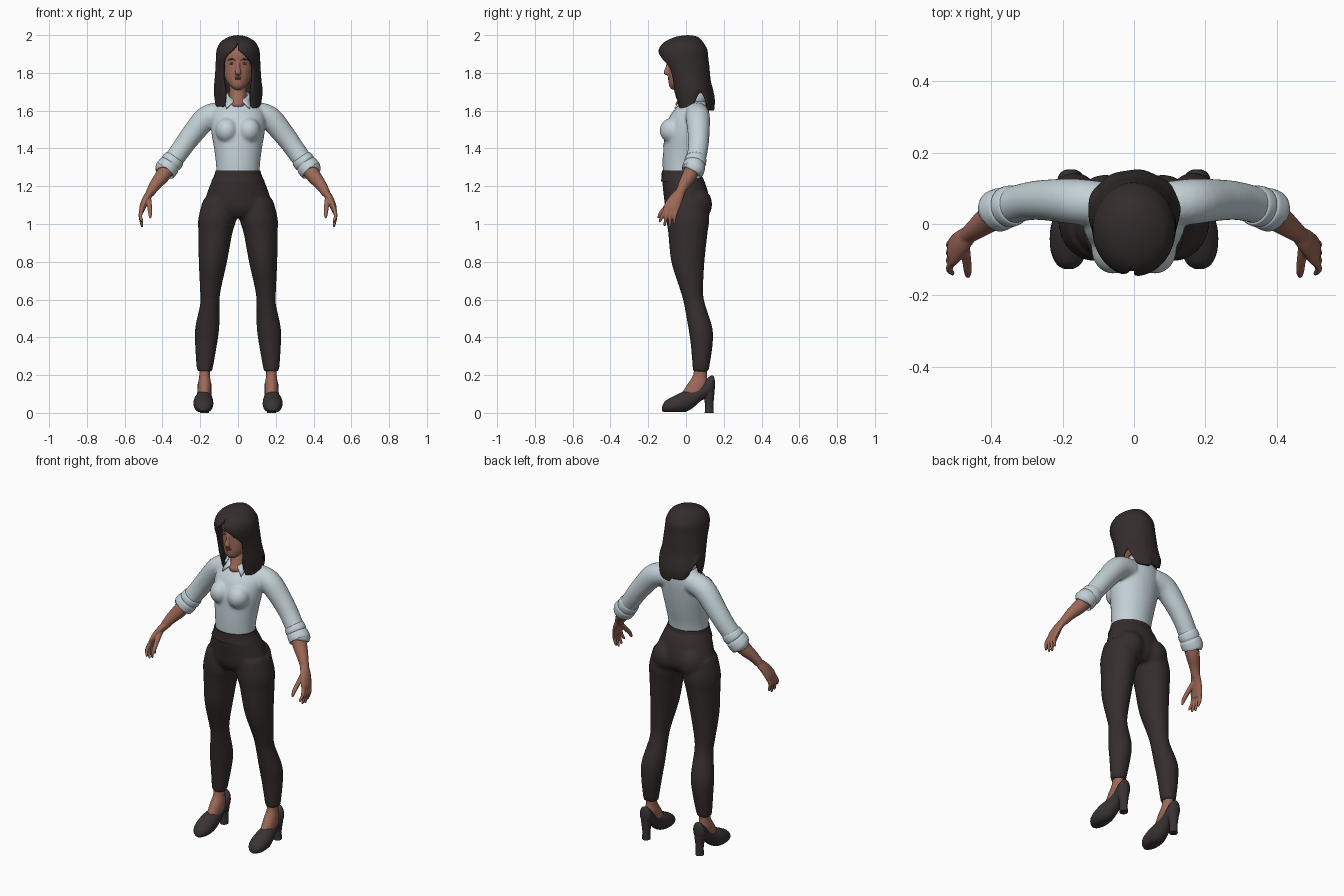
import bpy, bmesh, math
from mathutils import Vector, Matrix

cube = bpy.data.objects.get("Cube")
if cube:
    bpy.data.objects.remove(cube, do_unlink=True)

X, Y, Z = Vector((1, 0, 0)), Vector((0, 1, 0)), Vector((0, 0, 1))


def material(name, *rgb):
    mat = bpy.data.materials.new(name)
    mat.use_nodes = True
    colour = (*rgb, 1)
    mat.diffuse_color = colour
    bsdf = next(n for n in mat.node_tree.nodes if n.type == 'BSDF_PRINCIPLED')
    bsdf.inputs["Base Color"].default_value = colour
    bsdf.inputs["Roughness"].default_value = 0.7
    return mat


skin = material("skin", .34, .14, .095)
shirt_cloth = material("pale shirt cloth", .55, .64, .68)
trouser_cloth = material("dark trouser cloth", .036, .027, .027)
hair_colour = material("dark brown hair", .034, .026, .026)
shoe_leather = material("dark shoe leather", .042, .033, .034)
lip_colour = material("lips", .24, .08, .065)
eye_white = material("eye white", .6, .56, .52)
iris_colour = material("dark iris", .02, .013, .01)


def spline(rows, steps=5):
    """Smooth the rows of a table with a Catmull-Rom curve."""
    out, last = [], len(rows) - 1
    for i in range(last):
        quad = [rows[max(0, min(last, k))] for k in range(i - 1, i + 3)]
        for s in range(steps):
            t = s / steps
            out.append([b + t / 2 * (c - a + t * (2 * a - 5 * b + 4 * c - d + t * (3 * (b - c) + d - a)))
                        for a, b, c, d in zip(*quad)])
    return out + [list(rows[last])]


def loft(bm, rows, axis=None, ref=Y, sides=28, steps=5):
    """Skin ellipses (x, y, z, half width, half depth) along an axis or the path itself."""
    rows = spline(rows, steps)
    centres = [Vector(r[:3]) for r in rows]
    rings = []
    for i, (c, r) in enumerate(zip(centres, rows)):
        t = axis or (centres[min(i + 1, len(rows) - 1)] - centres[max(i - 1, 0)]).normalized()
        u = ref.cross(t).normalized()
        v = t.cross(u)
        ring = []
        for k in range(sides):
            a = math.tau * k / sides
            ring.append(bm.verts.new(c + u * r[3] * math.cos(a) + v * r[4] * math.sin(a)))
        rings.append(ring)
    for low, high in zip(rings, rings[1:]):
        for k in range(sides):
            n = (k + 1) % sides
            bm.faces.new((low[k], low[n], high[n], high[k]))
    bm.faces.new(rings[0])
    bm.faces.new(rings[-1])


def centred(bm, rows):
    loft(bm, [(0, y, z, a, b) for y, z, a, b in rows], Z)


def tube(bm, rows, **options):
    loft(bm, [(x, y, z, r, r) for x, y, z, r in rows], **options)


def ball(bm, centre, size):
    bmesh.ops.create_uvsphere(bm, u_segments=20, v_segments=12, radius=1,
                              matrix=Matrix.Translation(centre) @ Matrix.Diagonal((*size, 1)))


def finish(bm, name, mat, mirror=False, voxel=0, smooth=6, thickness=0):
    bmesh.ops.recalc_face_normals(bm, faces=bm.faces)
    mesh = bpy.data.meshes.new(name)
    bm.to_mesh(mesh)
    bm.free()
    mesh.shade_smooth()
    mesh.set_sharp_from_angle(angle=0.8)
    mesh.materials.append(mat)
    obj = bpy.data.objects.new(name, mesh)
    bpy.context.collection.objects.link(obj)
    if mirror:
        obj.modifiers.new("mirror", 'MIRROR').use_mirror_merge = False
    if thickness:
        shell = obj.modifiers.new("thickness", 'SOLIDIFY')
        shell.thickness, shell.offset = thickness, -1
    if voxel:
        blend = obj.modifiers.new("blend", 'REMESH')
        blend.mode, blend.voxel_size, blend.use_smooth_shade = 'VOXEL', voxel, True
        soft = obj.modifiers.new("soften", 'SMOOTH')
        soft.factor, soft.iterations = 0.5, smooth
    return obj


# Head, nose and neck blended together
bm = bmesh.new()
centred(bm, [(-.05, 1.712, .02, .026), (-.045, 1.73, .042, .044), (-.025, 1.76, .063, .068),
             (-.005, 1.8, .077, .088), (.005, 1.85, .084, .096), (.008, 1.9, .086, .101),
             (.01, 1.95, .07, .08), (.01, 1.98, .03, .035)])
centred(bm, [(-.09, 1.86, .008, .008), (-.098, 1.825, .011, .013),
             (-.103, 1.8, .017, .016), (-.095, 1.788, .013, .01)])
centred(bm, [(.035, 1.8, .046, .052), (.03, 1.72, .044, .05), (.02, 1.66, .047, .062),
             (.015, 1.63, .05, .07), (.03, 1.58, .05, .05)])
finish(bm, "head", skin, voxel=.005, smooth=3)

# Facial features
bm = bmesh.new()
ball(bm, (.034, -.079, 1.85), (.014, .008, .006))
finish(bm, "eyes", eye_white, mirror=True)
bm = bmesh.new()
ball(bm, (.034, -.083, 1.85), (.006, .0055, .006))
finish(bm, "irises", iris_colour, mirror=True)
bm = bmesh.new()
tube(bm, [(.014, -.088, 1.867, .003), (.035, -.083, 1.873, .004), (.054, -.07, 1.867, .002)], ref=Z, sides=10)
finish(bm, "eyebrows", hair_colour, mirror=True)
bm = bmesh.new()
ball(bm, (0, -.087, 1.774), (.022, .009, .005))
ball(bm, (0, -.087, 1.766), (.018, .009, .006))
finish(bm, "lips", lip_colour)

# Hair: a shell open at the face, with locks in front of the shoulders
# columns: height, centre depth, half width, half depth, opening half width, parting shift
hair_rows = spline([(2, .01, 0, 0, 0, 0), (1.992, .005, .045, .055, 0, 0),
                    (1.965, -.012, .09, .1, 0, 0), (1.925, -.016, .112, .128, .015, -.012),
                    (1.88, -.012, .117, .13, .06, -.01), (1.83, .002, .119, .122, .08, 0),
                    (1.76, .018, .124, .113, .08, 0), (1.7, .032, .128, .112, .07, 0),
                    (1.65, .044, .128, .108, .07, 0), (1.6, .048, .12, .1, .076, 0)], 4)
bm = bmesh.new()
columns, previous = 72, None
for z, cy, rx, ry, gap, shift in hair_rows:
    start, end = [math.asin(max(0, min(.95, (gap + s * shift) / max(rx, .01)))) for s in (1, -1)]
    line = []
    for k in range(columns + 1):
        f = k / columns
        a = start + f * (math.tau - end - start)
        side = 2 * min(f, 1 - f)
        notch = math.exp(-((side - .48) / .14) ** 2)
        drop = max(0, 1.76 - z)
        keep = (1 - .6 * notch) * (1 if f < .5 else .88)
        wave = 1 + .12 * drop * math.sin(9 * a)
        line.append(bm.verts.new((rx * wave * math.sin(a), cy - ry * wave * math.cos(a),
                                  z + drop * (1 - keep))))
    if previous:
        for k in range(columns):
            bm.faces.new((previous[k], previous[k + 1], line[k + 1], line[k]))
    previous = line
bmesh.ops.remove_doubles(bm, verts=bm.verts, dist=.0005)
finish(bm, "hair", hair_colour, thickness=.016)

# Shirt: trunk, bust and sleeves blended together
bm = bmesh.new()
centred(bm, [(-.026, 1.25, .114, .094), (-.022, 1.32, .117, .1), (-.012, 1.4, .127, .108),
             (0, 1.49, .142, .112), (.018, 1.57, .143, .104), (.038, 1.625, .115, .082),
             (.042, 1.66, .06, .058), (.042, 1.69, .044, .045)])
for s in (1, -1):
    ball(bm, (s * .058, -.07, 1.495), (.062, .07, .068))
    tube(bm, [(s * x, y, z, r) for x, y, z, r in
              [(.08, .055, 1.585, .062), (.165, .063, 1.562, .064), (.25, .067, 1.465, .057),
               (.305, .062, 1.39, .053), (.37, .044, 1.3, .051)]])
finish(bm, "shirt", shirt_cloth, voxel=.008)
shirt = bpy.data.objects["shirt"]

# Rolled cuffs
bm = bmesh.new()
tube(bm, [(.332, .054, 1.352, .05), (.337, .053, 1.345, .056), (.352, .048, 1.325, .058),
          (.358, .046, 1.317, .054), (.364, .044, 1.31, .059), (.384, .037, 1.286, .06),
          (.39, .034, 1.279, .055), (.391, .033, 1.277, .044)], steps=3)
finish(bm, "cuffs", shirt_cloth, mirror=True)

# Collar folded down to a point on each side
bm = bmesh.new()
previous = None
for k in range(13):
    f = k / 12
    a = .32 + f * (math.pi - .32)
    point = max(0, 1 - f * 4)
    top = bm.verts.new((.056 * math.sin(a), .028 - .068 * math.cos(a), 1.655 + .045 * min(1, f * 2)))
    low = bm.verts.new((.078 * math.sin(a) + .038 * point,
                        .032 - .084 * math.cos(a) - .014 * point, 1.65 - .038 * point))
    if previous:
        bm.faces.new((*previous, low, top))
    previous = (top, low)
finish(bm, "collar", shirt_cloth, mirror=True, thickness=.006)

# Button strip wrapped on the shirt front
bm = bmesh.new()
strip = [[bm.verts.new((x, -.3, 1.29 + .33 * k / 24)) for x in (-.012, 0, .012)] for k in range(25)]
for low, high in zip(strip, strip[1:]):
    for k in range(2):
        bm.faces.new((low[k], low[k + 1], high[k + 1], high[k]))
placket = finish(bm, "button_strip", shirt_cloth)
wrap = placket.modifiers.new("wrap", 'SHRINKWRAP')
wrap.target, wrap.wrap_method, wrap.wrap_mode = shirt, 'PROJECT', 'ABOVE_SURFACE'
wrap.use_project_y, wrap.offset = True, .002

# Forearms and hands
bm = bmesh.new()
tube(bm, [(.355, .045, 1.32, .042), (.4, .018, 1.255, .039), (.44, -.012, 1.205, .03),
          (.468, -.034, 1.16, .023)])
loft(bm, [(.458, -.026, 1.175, .021, .024), (.485, -.052, 1.135, .02, .036),
          (.505, -.075, 1.09, .017, .042), (.51, -.083, 1.065, .012, .038)])
for base, tip, drop in ((-.112, -.138, 1.015), (-.093, -.113, .995), (-.074, -.087, .99), (-.055, -.062, 1.005)):
    tube(bm, [(.507, base + .008, 1.085, .011), (.517, (base + tip) / 2, 1.045, .01),
              (.508, tip, drop, .007), (.506, tip, drop - .005, .003)], sides=12)
tube(bm, [(.474, -.06, 1.135, .015), (.468, -.105, 1.09, .013), (.465, -.135, 1.055, .011),
          (.465, -.148, 1.03, .005)], sides=12)
finish(bm, "arms", skin, mirror=True, voxel=.004, smooth=3)

# Trousers: hips, seat and legs blended together
bm = bmesh.new()
centred(bm, [(-.026, 1.275, .118, .1), (-.012, 1.22, .143, .113), (.003, 1.14, .172, .12),
             (.008, 1.08, .182, .115), (.008, 1.035, .14, .085)])
for s in (1, -1):
    ball(bm, (s * .08, .057, 1.105), (.085, .082, .09))
    loft(bm, [(s * x, y, z, a, b) for x, y, z, a, b in
              [(.1, .008, 1.13, .085, .105), (.109, .01, 1.03, .101, .114), (.12, .01, .95, .09, .104),
               (.133, .01, .8, .075, .088), (.146, .03, .65, .055, .061), (.149, .044, .58, .051, .056),
               (.163, .076, .45, .064, .064), (.17, .083, .35, .057, .057), (.177, .078, .22, .041, .042)]], Z)
finish(bm, "trousers", trouser_cloth, voxel=.01, smooth=5)
bm = bmesh.new()
centred(bm, [(-.02, 1.225, .141, .112), (-.024, 1.26, .125, .105), (-.026, 1.283, .119, .102)])
finish(bm, "waistband", trouser_cloth)

# Ankles and heeled shoes
bm = bmesh.new()
loft(bm, [(.177, .078, .26, .03, .034), (.177, .074, .2, .028, .036), (.177, .062, .15, .035, .055),
          (.178, .045, .1, .036, .07)], Z)
finish(bm, "ankles", skin, mirror=True)
bm = bmesh.new()
loft(bm, [(.183, -.126, .022, .012, .012), (.183, -.112, .032, .034, .029), (.183, -.075, .041, .05, .043),
          (.183, -.02, .055, .052, .055), (.18, .03, .074, .043, .052), (.178, .08, .108, .037, .044),
          (.177, .125, .14, .037, .053), (.177, .145, .15, .027, .045), (.177, .153, .15, .01, .02)], Y, Z)
for v in bm.verts:
    v.co.z = max(v.co.z, .004)
loft(bm, [(.177, .123, 0, .023, .024), (.177, .123, .05, .022, .023), (.177, .12, .1, .03, .03),
          (.177, .118, .14, .034, .034)], Z)
finish(bm, "shoes", shoe_leather, mirror=True)
